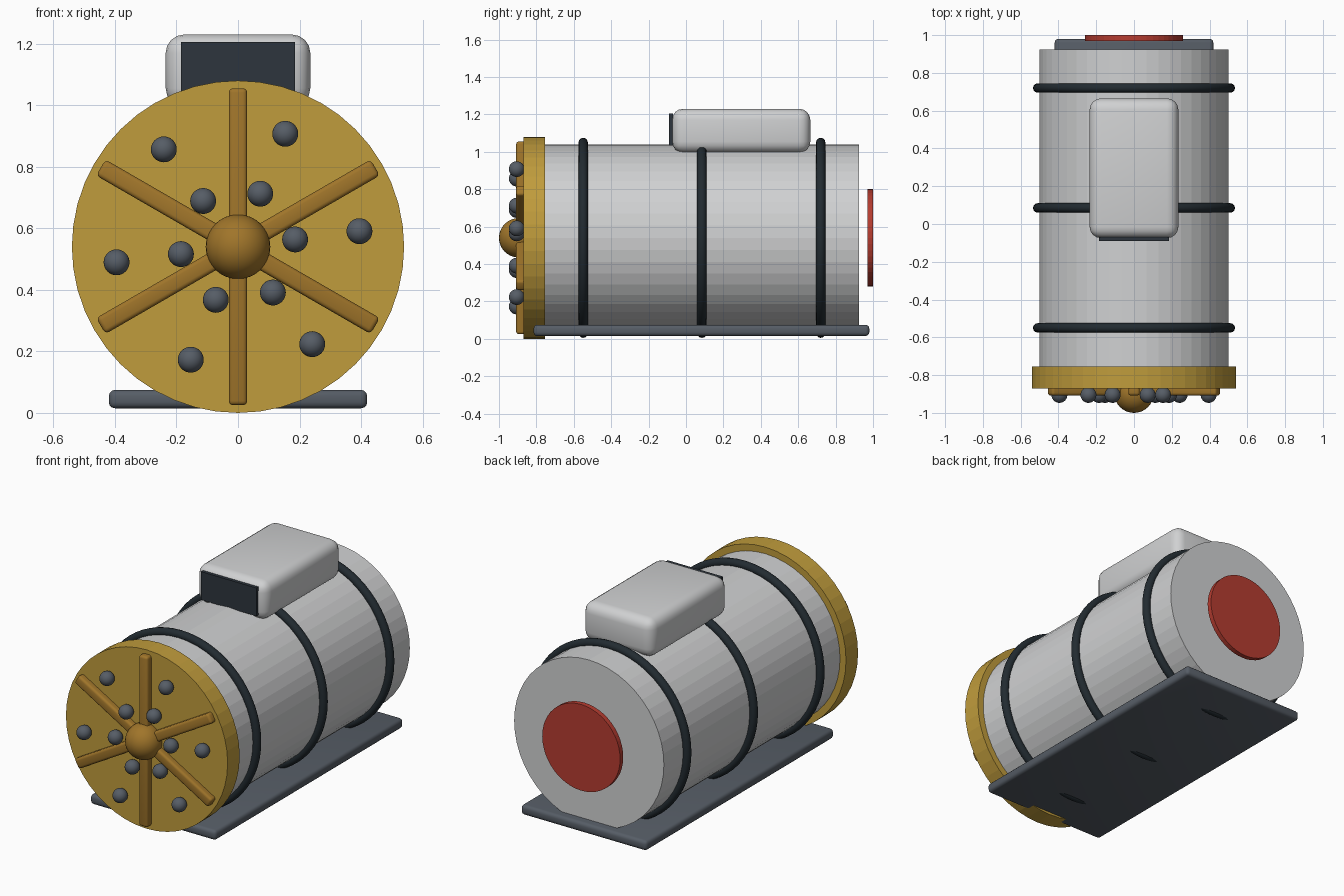
import bpy
from math import pi, sin, cos, radians

if "Cube" in bpy.data.objects:
    bpy.data.objects.remove(bpy.data.objects["Cube"])

AXIS_Z = 0.54              # height of the drum axis
FACE_Y = -0.87             # front plane of the cutter head
ALONG_Y = (pi / 2, 0, 0)


def material(name, hex_colour):
    rgb = [int(hex_colour[i:i + 2], 16) / 255 for i in (0, 2, 4)]
    colour = [c / 12.92 if c < 0.04 else ((c + 0.055) / 1.055) ** 2.4 for c in rgb] + [1]
    mat = bpy.data.materials.new(name)
    mat.use_nodes = True
    mat.diffuse_color = colour
    mat.node_tree.nodes["Principled BSDF"].inputs["Base Color"].default_value = colour
    return mat


GREY = material("light grey", "D0D1D2")
GOLD = material("gold", "C09C3C")
BRONZE = material("bronze", "A0752A")
SLATE = material("slate", "565D66")
BLACK = material("blue black", "222B31")
GLASS = material("dark glass", "2D353D")
RED = material("red", "B53C30")


def finish(name, mat, smooth=None):
    obj = bpy.context.object
    obj.name = name
    obj.data.materials.append(mat)
    if smooth:
        bpy.ops.object.shade_smooth_by_angle(angle=radians(smooth))
    return obj


def drum(name, mat, radius, y0, y1):
    bpy.ops.mesh.primitive_cylinder_add(vertices=48, radius=radius, depth=y1 - y0,
                                        location=(0, (y0 + y1) / 2, AXIS_Z), rotation=ALONG_Y)
    return finish(name, mat)


def block(name, mat, low, high, bevel=0, segments=3, turn=0):
    centre = [(a + b) / 2 for a, b in zip(low, high)]
    bpy.ops.mesh.primitive_cube_add(size=1, location=centre, rotation=(0, turn, 0))
    obj = bpy.context.object
    obj.scale = [b - a for a, b in zip(low, high)]
    bpy.ops.object.transform_apply(location=False, rotation=False, scale=True)
    if bevel:
        mod = obj.modifiers.new("Bevel", "BEVEL")
        mod.width, mod.segments = bevel, segments
        bpy.ops.object.modifier_apply(modifier=mod.name)
    return finish(name, mat, 40 if bevel else None)


def ball(name, mat, radius, location):
    bpy.ops.mesh.primitive_uv_sphere_add(segments=32, ring_count=16, radius=radius,
                                         location=location)
    return finish(name, mat, 60)


# Drum body, cutter head and rear disc
drum("body", GREY, 0.5, -0.76, 0.925)
drum("cutter_head", GOLD, 0.54, FACE_Y, -0.755)
drum("rear_disc", RED, 0.26, 0.97, 1.0)

# Hoops around the body
for i, y in enumerate((-0.55, 0.085, 0.72)):
    bpy.ops.mesh.primitive_torus_add(major_radius=0.51, minor_radius=0.025, major_segments=64,
                                     minor_segments=12, location=(0, y, AXIS_Z), rotation=ALONG_Y)
    finish(f"hoop_{i + 1}", BLACK, 60)

# Bars crossing the cutter head, with the hub
for i in range(3):
    block(f"cutter_bar_{i + 1}", BRONZE, (-0.03, -0.908, AXIS_Z - 0.515),
          (0.03, -0.85, AXIS_Z + 0.515), bevel=0.014, turn=i * pi / 3)
ball("hub", BRONZE, 0.105, (0, -0.895, AXIS_Z))

# Two rings of cutter studs
for ring, radius in (("inner", 0.187), ("outer", 0.398)):
    for i in range(6):
        a = radians(7.3 + 60 * i)
        ball(f"{ring}_stud_{i + 1}", SLATE, 0.042,
             (radius * cos(a), -0.905, AXIS_Z + radius * sin(a)))

# Cabin, window and base plate
block("cabin", GREY, (-0.235, -0.075, 0.995), (0.235, 0.665, 1.23), bevel=0.06, segments=4)
block("window", GLASS, (-0.185, -0.09, 1.035), (0.185, -0.07, 1.205))
block("base_plate", SLATE, (-0.42, -0.815, 0.015), (0.42, 0.98, 0.075), bevel=0.02)
